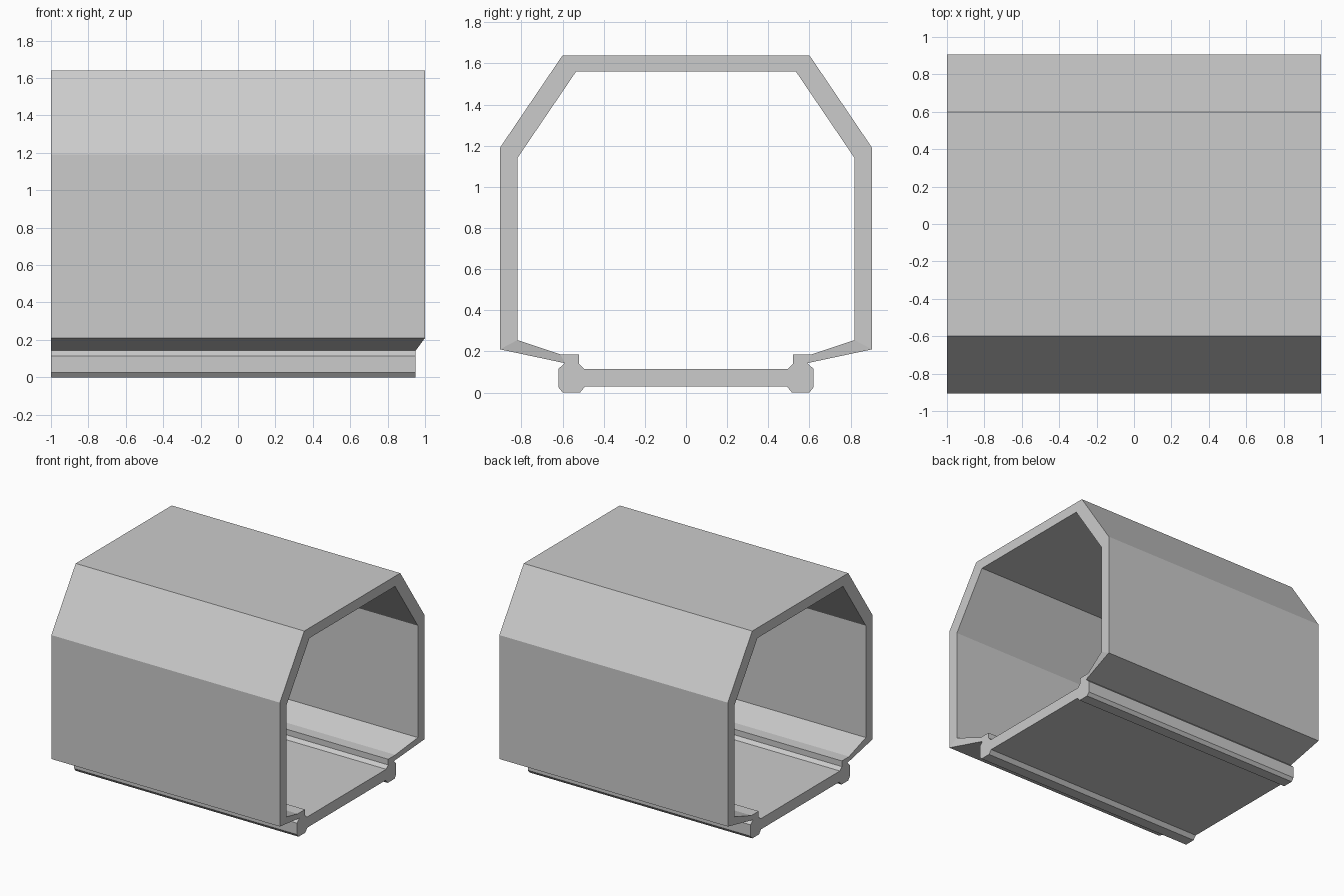
import bpy, bmesh

if "Cube" in bpy.data.objects:
    bpy.data.objects.remove(bpy.data.objects["Cube"])


def make_object(name, bm):
    bmesh.ops.recalc_face_normals(bm, faces=bm.faces)
    mesh = bpy.data.meshes.new(name)
    bm.to_mesh(mesh)
    bm.free()
    obj = bpy.data.objects.new(name, mesh)
    bpy.context.collection.objects.link(obj)
    return obj


def mirrored(half):
    """Complete a half profile across y = 0."""
    return half + [(-p[0],) + tuple(p[1:]) for p in reversed(half)]


# Tunnel shell: (y, z, right end x) of outer and inner skin, bottom to roof
outer = mirrored([(0.59, 0.143, 0.95), (0.905, 0.21, 1), (0.905, 1.19, 1), (0.6, 1.64, 1)])
inner = mirrored([(0.61, 0.185, 0.95), (0.82, 0.255, 1), (0.82, 1.14, 1), (0.535, 1.56, 1)])

bm = bmesh.new()
rings = []
for o, i in zip(outer, inner):
    rings.append([bm.verts.new(c) for c in (
        (-1, o[0], o[1]), (o[2], o[0], o[1]), (i[2], i[0], i[1]), (-1, i[0], i[1]))])
for a, b in zip(rings, rings[1:]):
    for k in range(4):
        n = (k + 1) % 4
        bm.faces.new((a[k], a[n], b[n], b[k]))
bm.faces.new(rings[0])
bm.faces.new(rings[-1])
make_object("tunnel_shell", bm)

# Floor plate with a raised rail along each side
floor = mirrored([(0.49, 0.03), (0.515, 0), (0.6, 0), (0.62, 0.025), (0.62, 0.115),
                  (0.59, 0.143), (0.61, 0.185), (0.52, 0.185), (0.52, 0.14), (0.495, 0.115)])
# Order the profile as one closed loop: right rail, then left rail
bm = bmesh.new()
left = [bm.verts.new((-1, y, z)) for y, z in floor]
face = bm.faces.new(left)
result = bmesh.ops.extrude_face_region(bm, geom=[face], use_keep_orig=True)
for v in result["geom"]:
    if isinstance(v, bmesh.types.BMVert):
        v.co.x = 0.95
make_object("floor_with_rails", bm)
